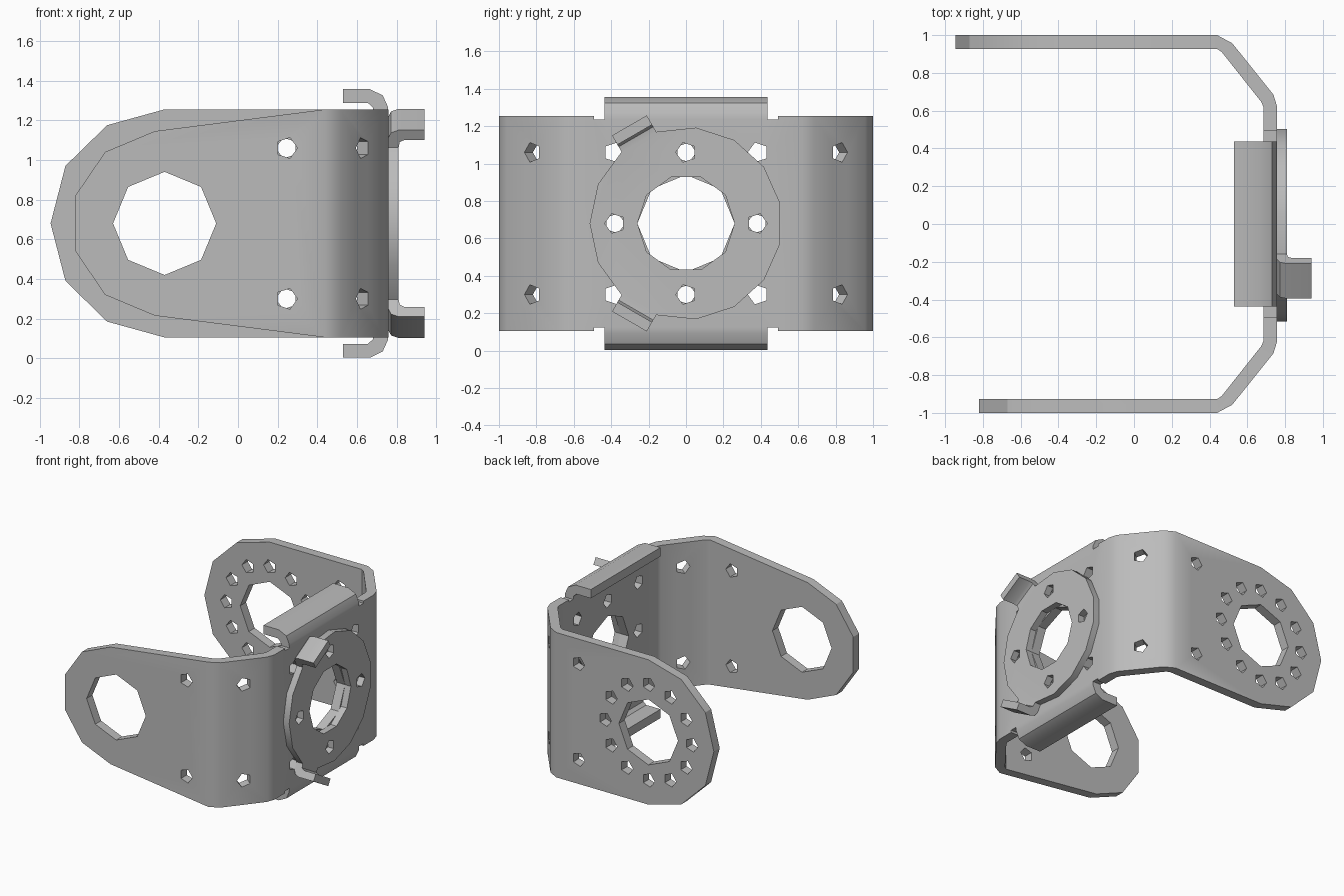
import bpy, bmesh, math
from mathutils import Vector

if "Cube" in bpy.data.objects:
    bpy.data.objects.remove(bpy.data.objects["Cube"])

X, Y, Z = Vector((1, 0, 0)), Vector((0, 1, 0)), Vector((0, 0, 1))
ZC = 0.68                        # height of the symmetry plane
XI, XO = 0.685, 0.758            # inner and outer face of the base plate
Z0, Z1 = 0.105, 1.255            # lower and upper edge of the sheet
HOLE = 0.055

metal = bpy.data.materials.new("grey metal")
metal.use_nodes = True
GREY = (0.5, 0.5, 0.5, 1)
metal.diffuse_color = GREY
metal.node_tree.nodes["Principled BSDF"].inputs["Base Color"].default_value = GREY


def prism(bm, pts, origin, u, v, w, skip=()):
    """Extrude a 2D outline along w, leaving out the sides that join other parts."""
    a = [bm.verts.new(origin + u * p + v * q) for p, q in pts]
    b = [bm.verts.new(c.co + w) for c in a]
    bm.faces.new(a)
    bm.faces.new(b)
    n = len(pts)
    for i in range(n):
        if i not in skip:
            j = (i + 1) % n
            bm.faces.new((a[i], a[j], b[j], b[i]))


def ngon(n, r, start=0.0):
    return [(r * math.cos(start + math.tau * i / n), r * math.sin(start + math.tau * i / n))
            for i in range(n)]


def drill(bm, centre, u, w, n=5, r=HOLE):
    """Cutter through a sheet along w, with one corner towards u."""
    prism(bm, ngon(n, r), centre - w * 0.1, u, Z, w * 0.2)


def make(name, bm):
    bmesh.ops.remove_doubles(bm, verts=bm.verts, dist=1e-4)
    bmesh.ops.recalc_face_normals(bm, faces=bm.faces)
    me = bpy.data.meshes.new(name)
    bm.to_mesh(me)
    bm.free()
    ob = bpy.data.objects.new(name, me)
    bpy.context.collection.objects.link(ob)
    me.materials.append(metal)
    return ob


def finish(ob, cutter_bm):
    """Cut the holes, then smooth the bends."""
    cutter = make(ob.name + "_hole_cutter", cutter_bm)
    mod = ob.modifiers.new("holes", 'BOOLEAN')
    mod.operation, mod.solver, mod.object = 'DIFFERENCE', 'EXACT', cutter
    bpy.ops.object.select_all(action='DESELECT')
    bpy.context.view_layer.objects.active = ob
    ob.select_set(True)
    bpy.ops.object.modifier_apply(modifier=mod.name)
    bpy.data.objects.remove(cutter)
    bpy.ops.object.shade_smooth_by_angle(angle=math.radians(29))


def mirrored(upper):
    """Add the lower half of an outline, mirrored about the symmetry plane."""
    return upper + [(p, 2 * ZC - q) for p, q in reversed(upper)]


# Bracket: two arms, two bends, a notched base plate and two lips
bm = bmesh.new()
front_arm = mirrored([(0.44, Z1), (-0.42, 1.145), (-0.67, 1.04), (-0.82, 0.82)])
back_arm = [(0.44, Z1), (-0.37, Z1), (-0.66, 1.175), (-0.87, 0.97), (-0.945, ZC),
            (-0.87, 0.39), (-0.66, 0.185), (-0.37, Z0), (0.44, Z0)]
bend = [(0.44, 1), (0.52, 0.957), (0.738, 0.685), (XO, 0.62),
        (XI, 0.62), (0.675, 0.645), (0.465, 0.91), (0.44, 0.927)]
for outline, s in ((front_arm, -1), (back_arm, 1)):
    prism(bm, outline, Y * s, X, Z, Y * -0.073 * s, skip=(len(outline) - 1,))
    prism(bm, bend, Z * Z0, X, Y * s, Z * (Z1 - Z0), skip=(3, 7))

LIP, NOTCH, ZN = 0.437, 0.492, 1.237
plate = mirrored([(-0.62, Z1), (-NOTCH, Z1), (-NOTCH, ZN), (-LIP, ZN),
                  (LIP, ZN), (NOTCH, ZN), (NOTCH, Z1), (0.62, Z1)])
prism(bm, plate, X * XI, Y, Z, X * (XO - XI), skip=(3, 7, 11, 15))

lip = [(XI, ZN), (XO, ZN), (0.755, 1.27), (0.73, 1.325), (0.665, 1.357),
       (0.53, 1.357), (0.53, 1.287), (0.655, 1.287), (0.68, 1.265)]
for s in (1, -1):
    pts = [(p, s * (q - ZC)) for p, q in lip]
    prism(bm, pts, Z * ZC - Y * LIP, X, Z, Y * 2 * LIP, skip=(0,))
bracket = make("bracket", bm)

# Holes of the bracket
cut = bmesh.new()
for s in (-1, 1):
    arm_y = Y * 0.963 * s
    drill(cut, Vector((-0.37, 0, ZC)) + arm_y, X, Y, 8, 0.26)
    normal = Vector((0.78, 0.626 * s, 0))
    along = Vector((-0.626, 0.78 * s, 0))
    for z in (ZC - 0.38, ZC + 0.38):
        drill(cut, Vector((0.245, 0, z)) + arm_y, X * -s, Y)
        drill(cut, Vector((0.602, 0.8 * s, z)), along, normal)
        drill(cut, Vector((0.72, 0.385 * s, z)), Y * -s, X)
    drill(cut, Vector((0.72, 0.38 * s, ZC)), Y * -s, X)
    drill(cut, Vector((0.72, 0, ZC + 0.38 * s)), Y, X)
for p, q in ngon(12, 0.38):
    drill(cut, Vector((-0.37 + p, 0.963, ZC + q)), -X, Y)
drill(cut, Vector((0.72, 0, ZC)), Y, X, 8, 0.26)
finish(bracket, cut)

# Disc on the base plate with two bent tabs
R, XD = 0.515, 0.81
step = math.radians(12)
bm = bmesh.new()
prism(bm, ngon(15, R, step), Vector((XO, 0, ZC)), Y, Z, X * (XD - XO), skip=(4, 9))
flat, half = R * math.cos(step), R * math.sin(step)
tab = [(flat, XO), (0.56, XO), (0.59, 0.772), (0.605, 0.81), (0.605, 0.94),
       (0.548, 0.94), (0.548, 0.84), (0.535, 0.815), (flat, XD)]
for deg in (120, 240):
    a = math.radians(deg)
    radial = Vector((0, math.cos(a), math.sin(a)))
    tangent = Vector((0, -math.sin(a), math.cos(a)))
    prism(bm, tab, Z * ZC - tangent * half, radial, X, tangent * 2 * half, skip=(8,))
disc = make("tabbed_disc", bm)

cut = bmesh.new()
drill(cut, Vector((0.785, 0, ZC)), Y, X, 10, 0.26)
for p, q in ngon(4, 0.38):
    drill(cut, Vector((0.785, p, ZC + q)), Y * (-1 if p < -0.1 or abs(p) < 0.1 else 1), X)
finish(disc, cut)
